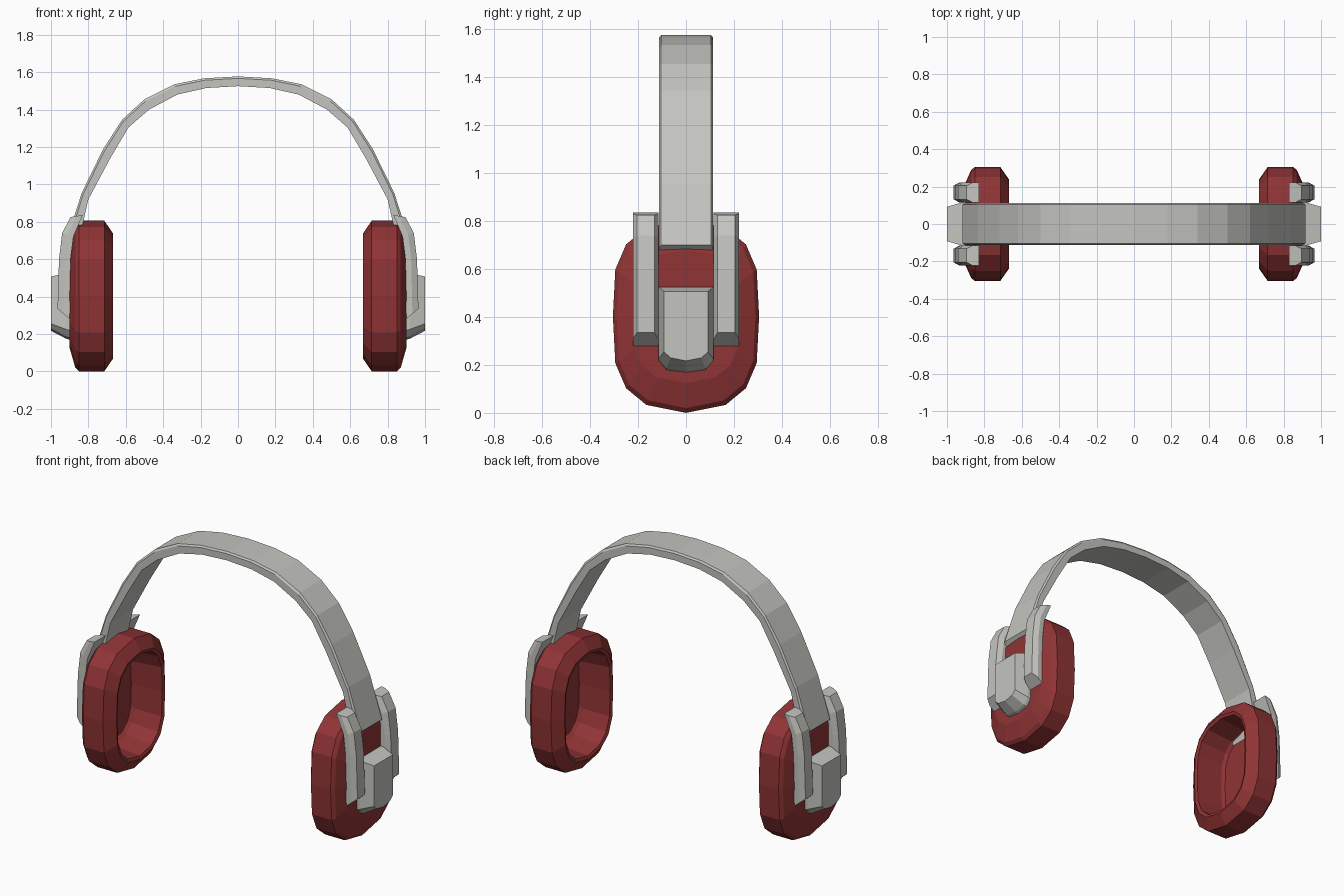
import bpy, bmesh

if "Cube" in bpy.data.objects:
    bpy.data.objects.remove(bpy.data.objects["Cube"])


def material(name, rgb):
    m = bpy.data.materials.new(name)
    m.diffuse_color = (*rgb, 1)
    m.use_nodes = True
    m.node_tree.nodes["Principled BSDF"].inputs["Base Color"].default_value = m.diffuse_color
    return m


GREY = material("light grey", (0.55, 0.55, 0.52))
RED = material("dark red", (0.28, 0.034, 0.036))


def loft(name, rings, mat, mirror=(False, False, False)):
    """Closed flat-shaded solid through equal-length rings, mirrored about the origin."""
    bm = bmesh.new()
    loops = [[bm.verts.new(p) for p in ring] for ring in rings]
    n = len(loops[0])
    for a, b in zip(loops, loops[1:]):
        for i in range(n):
            j = (i + 1) % n
            bm.faces.new((a[i], a[j], b[j], b[i]))
    bm.faces.new(loops[0])
    bm.faces.new(loops[-1])
    bmesh.ops.recalc_face_normals(bm, faces=bm.faces)
    me = bpy.data.meshes.new(name)
    bm.to_mesh(me)
    bm.free()
    me.materials.append(mat)
    ob = bpy.data.objects.new(name, me)
    bpy.context.collection.objects.link(ob)
    if any(mirror):
        mod = ob.modifiers.new("mirror", 'MIRROR')
        mod.use_axis = mirror
        mod.use_mirror_merge = False
    return ob


def strap_rings(stations, y0, y1, cham, k):
    """Chamfered strap sections; each station is inner x, z and outer x, z."""
    rings = []
    for xi, zi, xo, zo in stations:
        xm, zm = xi + (xo - xi) * k, zi + (zo - zi) * k
        rings.append([(xi, y0, zi), (xm, y0, zm), (xo, y0 + cham, zo),
                      (xo, y1 - cham, zo), (xm, y1, zm), (xi, y1, zi)])
    return rings


# Headband: half arc, reflected to a full one
half = [(0.862, 0.65, 0.917, 0.70), (0.80, 0.92, 0.835, 0.955),
        (0.68, 1.145, 0.72, 1.19), (0.585, 1.305, 0.62, 1.345),
        (0.475, 1.40, 0.50, 1.455), (0.325, 1.48, 0.34, 1.535),
        (0.17, 1.515, 0.18, 1.567)]
arc = half + [(0, 1.525, 0, 1.577)] + [(-a, b, -c, d) for a, b, c, d in reversed(half)]
loft("headband", strap_rings(arc, -0.112, 0.112, 0.008, 0.8), GREY)

# Fork arms either side of the band
arm = [(0.83, 0.837, 0.895, 0.825), (0.88, 0.72, 0.94, 0.74),
       (0.895, 0.60, 0.957, 0.60), (0.90, 0.28, 0.965, 0.335)]
loft("fork_arms", strap_rings(arm, 0.115, 0.222, 0.017, 0.5), GREY, (True, True, False))


# Outer clip blocks
def clip_ring(x, w, top, low, mid, bottom):
    pts = [(w, top), (w, low), (w * 0.7, mid), (0, bottom),
           (-w * 0.7, mid), (-w, low), (-w, top)]
    return [(x, y, z) for y, z in pts]


loft("clip_blocks", [clip_ring(0.885, 0.115, 0.525, 0.215, 0.175, 0.165),
                     clip_ring(0.92, 0.115, 0.525, 0.225, 0.185, 0.175),
                     clip_ring(1.0, 0.092, 0.507, 0.255, 0.23, 0.217)],
     GREY, (True, False, False))

# Ear cups: hollow towards the head, tapered outer shell
q = [(0, -0.403), (0.165, -0.37), (0.25, -0.30), (0.295, -0.195)]
right = q + [(0.305, 0)] + [(y, -z) for y, z in reversed(q)]
outline = right + [(-y, z) for y, z in reversed(right[1:-1])]
profile = [(0.87, 0.64, 0.70), (0.85, 0.68, 0.74), (0.675, 0.72, 0.785),
           (0.668, 0.78, 0.83), (0.715, 1, 1), (0.85, 1, 1),
           (0.87, 0.95, 0.95), (0.90, 0.73, 0.69)]
loft("ear_cups", [[(x, y * sy, 0.403 + z * sz) for y, z in outline]
                  for x, sy, sz in profile], RED, (True, False, False))
